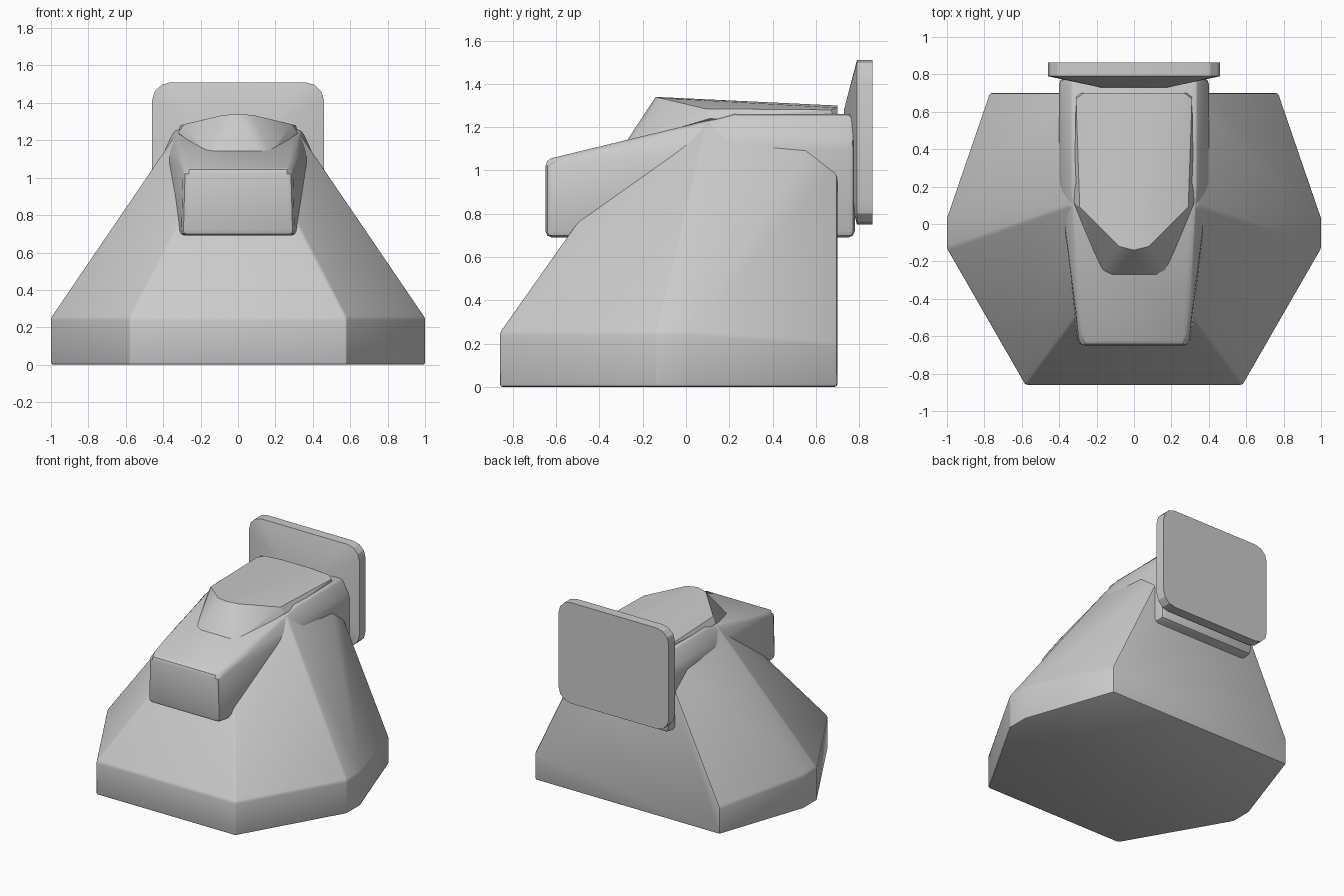
import bpy
import bmesh
import math

if "Cube" in bpy.data.objects:
    bpy.data.objects.remove(bpy.data.objects["Cube"])

# Single painted metal colour
grey = bpy.data.materials.new("plain_grey")
grey.use_nodes = True
colour = (0.6, 0.6, 0.6, 1)
grey.diffuse_color = colour
grey.node_tree.nodes["Principled BSDF"].inputs["Base Color"].default_value = colour


def hull_part(name, half_points, bevel=0.0, segments=2):
    """Convex faceted block from points mirrored across x, with softened edges."""
    bm = bmesh.new()
    for x, y, z in half_points:
        bm.verts.new((x, y, z))
        if x > 0:
            bm.verts.new((-x, y, z))
    result = bmesh.ops.convex_hull(bm, input=bm.verts[:])
    spare = {g for g in result["geom_interior"] + result["geom_unused"]
             if isinstance(g, bmesh.types.BMVert)}
    bmesh.ops.delete(bm, geom=list(spare), context="VERTS")
    bmesh.ops.dissolve_limit(bm, angle_limit=math.radians(2),
                             verts=bm.verts[:], edges=bm.edges[:])
    if bevel:
        sharp = [e for e in bm.edges if e.calc_face_angle(0) > math.radians(22)]
        bmesh.ops.bevel(bm, geom=sharp, offset=bevel, segments=segments,
                        profile=0.5, affect="EDGES", clamp_overlap=True)
    bmesh.ops.recalc_face_normals(bm, faces=bm.faces[:])
    mesh = bpy.data.meshes.new(name)
    bm.to_mesh(mesh)
    bm.free()
    mesh.materials.append(grey)
    obj = bpy.data.objects.new(name, mesh)
    bpy.context.collection.objects.link(obj)
    bpy.ops.object.select_all(action="DESELECT")
    obj.select_set(True)
    bpy.context.view_layer.objects.active = obj
    bpy.ops.object.shade_smooth_by_angle(angle=math.radians(25))
    return obj


# Sloping base: floor outline, rim, then shoulders meeting the housing
outline = [(0.58, -0.86), (1.0, -0.13), (1.0, 0.03), (0.77, 0.70)]
base = [(x, y, 0) for x, y in outline]
base += [(x, y, 0.25) for x, y in outline[:3]] + [(0.77, 0.70, 0.2)]
base += [(0.14, -0.26, 1.10), (0.34, 0.1, 1.22),
         (0.38, 0.57, 1.12), (0.38, 0.70, 1.02)]
hull_part("sloped_base", base, 0.012)

# Long housing, tapering to a blunt nose
housing = [(0.3, -0.65, 0.69), (0.29, -0.65, 1.05)]
for y in (0.22, 0.78):
    housing += [(0.4, y, 0.69), (0.4, y, 1.13), (0.34, y, 1.26)]
hull_part("housing", housing, 0.03)

# Crowned cover on top of the housing
cover = [(0, -0.14, 1.34), (0.08, -0.12, 1.335), (0.29, 0.09, 1.285),
         (0.32, 0.11, 1.24), (0.12, -0.275, 1.135), (0.17, -0.25, 1.14),
         (0.2, -0.19, 1.15), (0.12, 0.70, 1.30), (0.27, 0.70, 1.29),
         (0.31, 0.67, 1.28), (0.31, 0.70, 1.2)]
hull_part("top_cover", cover)

# Rounded rear plate with a shallow tapered front
half_w, mid_z, half_h, radius = 0.46, 1.13, 0.38, 0.1
plate = [(0.18, 0.73, mid_z + s * 0.15) for s in (-1, 1)]
for s in (-1, 1):
    for i in range(4):
        a = math.radians(30 * i)
        x = half_w - radius * (1 - math.cos(a))
        z = mid_z + s * (half_h - radius * (1 - math.sin(a)))
        plate += [(x, 0.79, z), (x, 0.863, z)]
hull_part("rear_plate", plate)
